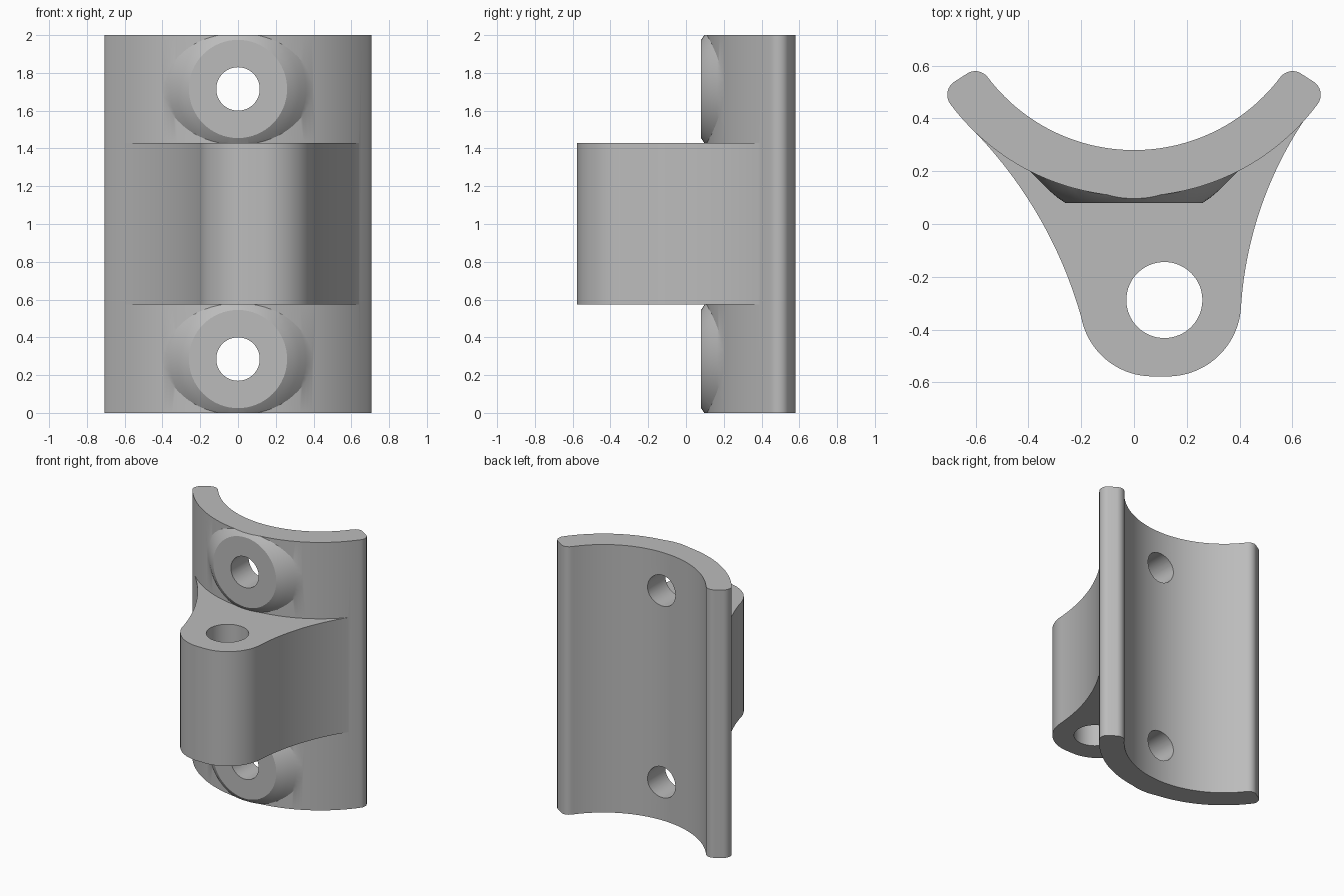
import bpy, bmesh, math
from mathutils import Vector, Matrix

cube = bpy.data.objects.get("Cube")
if cube:
    bpy.data.objects.remove(cube, do_unlink=True)

grey = bpy.data.materials.new("plain grey")
grey.use_nodes = True
colour = (0.5, 0.5, 0.5, 1)
grey.diffuse_color = colour
grey.node_tree.nodes["Principled BSDF"].inputs["Base Color"].default_value = colour


def arc(a, b, c, n):
    """Points on the circle from a through b to c."""
    (ax, ay), (bx, by), (cx, cy) = a, b, c
    d = 2 * (ax * (by - cy) + bx * (cy - ay) + cx * (ay - by))
    A, B, C = ax * ax + ay * ay, bx * bx + by * by, cx * cx + cy * cy
    o = Vector(((A * (by - cy) + B * (cy - ay) + C * (ay - by)) / d,
                (A * (cx - bx) + B * (ax - cx) + C * (bx - ax)) / d))
    start, mid, end = (math.atan2(y - o.y, x - o.x) for x, y in (a, b, c))
    sweep = (end - start) % math.tau
    if (mid - start) % math.tau > sweep:
        sweep -= math.tau
    r = (Vector(a) - o).length
    return [(o.x + r * math.cos(start + sweep * i / n),
             o.y + r * math.sin(start + sweep * i / n)) for i in range(n + 1)]


def finish(name, bm):
    bmesh.ops.recalc_face_normals(bm, faces=bm.faces)
    mesh = bpy.data.meshes.new(name)
    bm.to_mesh(mesh)
    bm.free()
    mesh.materials.append(grey)
    obj = bpy.data.objects.new(name, mesh)
    bpy.context.collection.objects.link(obj)
    return obj


def extrude(name, outline, z0, z1):
    bm = bmesh.new()
    face = bm.faces.new([bm.verts.new((x, y, z0)) for x, y in outline])
    top = bmesh.ops.extrude_face_region(bm, geom=[face])["geom"]
    bmesh.ops.translate(bm, vec=(0, 0, z1 - z0),
                        verts=[v for v in top if isinstance(v, bmesh.types.BMVert)])
    return finish(name, bm)


def rod(name, r, length, place, turn=Matrix()):
    bm = bmesh.new()
    bmesh.ops.create_cone(bm, cap_ends=True, segments=64, radius1=r, radius2=r,
                          depth=length, matrix=Matrix.Translation(place) @ turn)
    return finish(name, bm)


def combine(target, tool, operation):
    mod = target.modifiers.new(tool.name, "BOOLEAN")
    mod.operation, mod.solver, mod.object = operation, "EXACT", tool
    bpy.context.view_layer.objects.active = target
    bpy.ops.object.modifier_apply(modifier=mod.name)
    bpy.data.objects.remove(tool, do_unlink=True)


# Curved saddle plate with rounded rims
rim = (arc((0.555, 0.557), (0.597, 0.579), (0.638, 0.566), 10)
       + arc((0.685, 0.536), (0.707, 0.495), (0.697, 0.456), 10))
left_rim = [(-x, y) for x, y in reversed(rim)]
saddle_outline = (rim + arc(rim[-1], (0, 0.105), left_rim[0], 72)[1:-1]
                  + left_rim + arc(left_rim[-1], (0, 0.28), rim[0], 64)[1:-1])
bracket = extrude("saddle_bracket", saddle_outline, 0, 2)

# Flared screw bosses, trimmed flush with the plate ends
boss_profile = [(0.26, 0.08), (0.29, 0.1), (0.325, 0.13), (0.36, 0.165), (0.4, 0.205), (0.43, 0.24)]
screw_heights = (0.285, 1.715)
for z in screw_heights:
    bm = bmesh.new()
    rings = []
    for r, y in boss_profile:
        rings.append([bm.verts.new((r * math.cos(math.tau * i / 64), y,
                                    z + r * math.sin(math.tau * i / 64))) for i in range(64)])
    for a, b in zip(rings, rings[1:]):
        for i in range(64):
            j = (i + 1) % 64
            bm.faces.new((a[i], a[j], b[j], b[i]))
    bm.faces.new(rings[0])
    bm.faces.new(rings[-1])
    for level, way in ((0, -1), (2, 1)):
        bmesh.ops.bisect_plane(bm, geom=bm.verts[:] + bm.edges[:] + bm.faces[:],
                               plane_co=(0, 0, level), plane_no=(0, 0, way), clear_outer=True)
        bmesh.ops.holes_fill(bm, edges=[e for e in bm.edges if e.is_boundary])
    combine(bracket, finish("screw_boss", bm), "UNION")

# Offset pivot lug whose sides sweep out to the plate
lug_outline = (arc((-0.6, 0.346), (-0.362, 0.03), (-0.2, -0.353), 32)
               + arc((-0.2, -0.353), (-0.11, -0.51), (0.06, -0.577), 20)[1:]
               + arc((0.14, -0.577), (0.325, -0.495), (0.405, -0.32), 20)
               + arc((0.405, -0.32), (0.47, 0.03), (0.67, 0.43), 32)[1:]
               + arc((0.6, 0.475), (0, 0.193), (-0.57, 0.44), 24))
combine(bracket, extrude("pivot_lug", lug_outline, 0.575, 1.43), "UNION")

# Pivot hole and screw holes
combine(bracket, rod("pivot_hole", 0.144, 2, (0.115, -0.288, 1)), "DIFFERENCE")
for z in screw_heights:
    combine(bracket, rod("screw_hole", 0.115, 1, (0, 0.2, z),
                         Matrix.Rotation(math.pi / 2, 4, "X")), "DIFFERENCE")

# Smooth curves, crisp edges
bpy.ops.object.select_all(action="DESELECT")
bracket.select_set(True)
bpy.context.view_layer.objects.active = bracket
bpy.ops.object.shade_smooth_by_angle(angle=math.radians(25))
